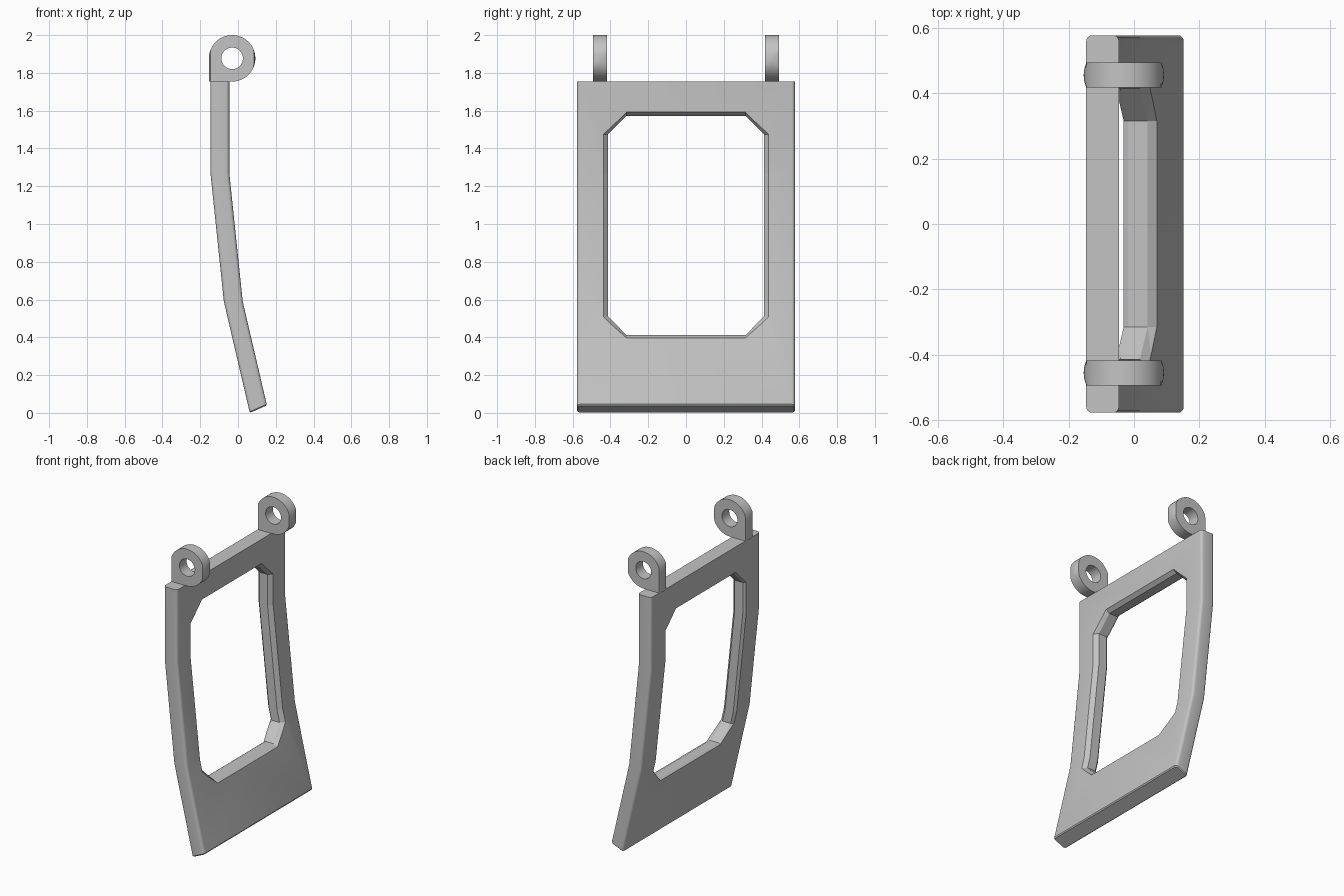
import bpy, bmesh, math

cube = bpy.data.objects.get("Cube")
if cube:
    bpy.data.objects.remove(cube, do_unlink=True)

# One grey finish for everything
grey = bpy.data.materials.new("plain grey")
grey.use_nodes = True
COLOUR = (0.55, 0.55, 0.55, 1)
grey.diffuse_color = COLOUR
grey.node_tree.nodes["Principled BSDF"].inputs["Base Color"].default_value = COLOUR

HALF_W, HALF_T, CORNER = 0.577, 0.05, 0.018
KNEE_HIGH, KNEE_LOW, TOP = 1.27, 0.59, 1.754


def centre(z):
    """Sideways position of the bent plate's mid-plane at height z."""
    if z > KNEE_HIGH:
        return -0.096
    if z > KNEE_LOW:
        return -0.096 + 0.071 * (KNEE_HIGH - z) / (KNEE_HIGH - KNEE_LOW)
    return -0.025 + 0.233 * (KNEE_LOW - z)


def make_object(name, bm):
    bmesh.ops.recalc_face_normals(bm, faces=bm.faces)
    mesh = bpy.data.meshes.new(name)
    bm.to_mesh(mesh)
    bm.free()
    mesh.materials.append(grey)
    obj = bpy.data.objects.new(name, mesh)
    bpy.context.collection.objects.link(obj)
    return obj


def skin(bm, rings, closed=False):
    """Join equal rings with quads; cap the ends unless the rings form a loop."""
    rings = [[bm.verts.new(p) for p in ring] for ring in rings]
    n = len(rings[0])
    following = rings[1:] + rings[:1] if closed else rings[1:]
    for a, b in zip(rings, following):
        for i in range(n):
            j = (i + 1) % n
            bm.faces.new((a[i], a[j], b[j], b[i]))
    if not closed:
        bm.faces.new(rings[0])
        bm.faces.new(rings[-1])


def smooth(obj):
    bpy.ops.object.select_all(action="DESELECT")
    obj.select_set(True)
    bpy.context.view_layer.objects.active = obj
    bpy.ops.object.shade_smooth_by_angle(angle=math.radians(25))


# Bent plate: rounded rectangular section stacked up through the two knees
def plate_section(z, slant=0, inset=0):
    ring = []
    for k, (sx, sy) in enumerate(((1, 1), (-1, 1), (-1, -1), (1, -1))):
        for step in range(5):
            a = math.radians(90 * k + 22.5 * step)
            depth = sx * (HALF_T - CORNER) + (CORNER - inset) * math.cos(a)
            y = sy * (HALF_W - CORNER) + (CORNER - inset) * math.sin(a)
            height = z + slant * depth
            ring.append((centre(height) + depth, y, height))
    return ring


bm = bmesh.new()
skin(bm, [plate_section(0.02, 0.4, 0.006), plate_section(0.026, 0.4),
          plate_section(KNEE_LOW), plate_section(KNEE_HIGH), plate_section(TOP)])
plate = make_object("bent_plate", bm)


# Eight-sided window with chamfered rims that follow the bend
def window_outline(grow):
    w, lo, hi = 0.412 + grow, 0.412 - grow * 0.6, 1.572 + grow * 0.8
    half = [(0.315, lo), (w, 0.51), (w, KNEE_LOW), (w, KNEE_HIGH),
            (w, 1.475), (0.315, hi)]
    return half + [(-y, z) for y, z in reversed(half)]


def bent_ring(depth, grow):
    return [(centre(z) + depth, y, z) for y, z in window_outline(grow)]


def flat_ring(x, grow):
    return [(x, y, z) for y, z in window_outline(grow)]


bm = bmesh.new()
skin(bm, [flat_ring(-0.4, 0.03), bent_ring(-0.065, 0.03), bent_ring(-0.035, 0),
          bent_ring(0.025, 0), bent_ring(0.065, 0.04), flat_ring(0.4, 0.04)])
bmesh.ops.triangulate(bm, faces=bm.faces)
window = make_object("window_cutter", bm)
window.hide_render = True
window.hide_set(True)
window.display_type = "WIRE"

opening = plate.modifiers.new("opening", "BOOLEAN")
opening.operation = "DIFFERENCE"
opening.solver = "EXACT"
opening.object = window
smooth(plate)

# Hinge lugs: a round eye with one straight side running down to the plate
EYE_X, EYE_Z, EYE_R, HOLE_R = -0.031, 1.877, 0.123, 0.057
LUG_Y, LUG_HALF, SEGS = 0.455, 0.038, 48


def lug_ring(y, radius, limit=None):
    """Circle, or with a limit: squared lower corner and trimmed sides."""
    ring = []
    for i in range(SEGS):
        a = 2 * math.pi * i / SEGS
        dx, dz = math.cos(a), math.sin(a)
        if limit and dx < -1e-6 and dz < -1e-6:
            k = 1 / max(-dx, -dz)
            dx, dz = dx * k, dz * k
        dx *= radius
        if limit:
            dx = max(-limit, min(limit, dx))
        ring.append((EYE_X + dx, y, EYE_Z + radius * dz))
    return ring


for side, name in ((-1, "right_lug"), (1, "left_lug")):
    mid = side * LUG_Y
    # The sides bulge slightly across the lug's thickness
    rings = [lug_ring(mid + t * LUG_HALF, EYE_R, EYE_R - 0.008 * t * t)
             for t in (-1, -0.5, 0, 0.5, 1)]
    rings += [lug_ring(mid + t * LUG_HALF, HOLE_R) for t in (1, -1)]
    bm = bmesh.new()
    skin(bm, rings, closed=True)
    smooth(make_object(name, bm))
